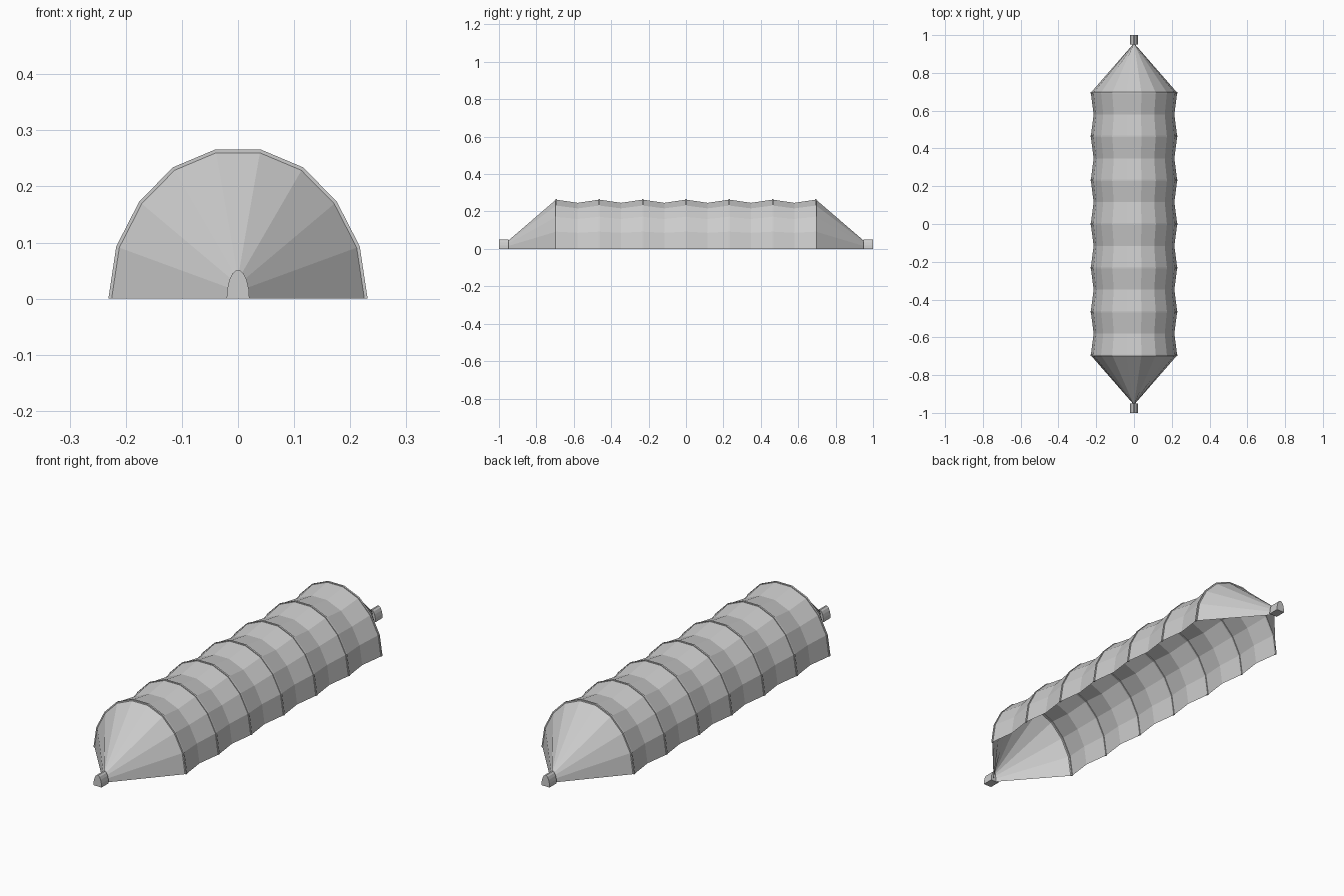
import bpy
import bmesh

default = bpy.data.objects.get("Cube")
if default:
    bpy.data.objects.remove(default, do_unlink=True)

grey = bpy.data.materials.new("pale_grey")
grey.use_nodes = True
grey.diffuse_color = (0.6, 0.6, 0.6, 1)
grey.node_tree.nodes["Principled BSDF"].inputs["Base Color"].default_value = (0.6, 0.6, 0.6, 1)

# Nine-sided arch, given as one half and mirrored
HALF = [(0.231, 0), (0.217, 0.093), (0.176, 0.173), (0.116, 0.234), (0.04, 0.266)]
ARCH = HALF + [(-x, z) for x, z in reversed(HALF)]
HOOPS, END, TIP = 7, 0.695, 0.952
BAY = 2 * END / (HOOPS - 1)


def ring(y, sx, sz):
    return [(x * sx, y, z * sz) for x, z in ARCH]


def loft(name, rings, closed=False, caps=False):
    """Skin a row of equal point rings with flat faces."""
    bm = bmesh.new()
    rows = [[bm.verts.new(p) for p in r] for r in rings]
    n = len(rows[0])
    for a, b in zip(rows, rows[1:]):
        for i in range(n if closed else n - 1):
            j = (i + 1) % n
            bm.faces.new((a[i], a[j], b[j], b[i]))
    if caps:
        bm.faces.new(rows[0])
        bm.faces.new(rows[-1][::-1])
    bmesh.ops.recalc_face_normals(bm, faces=bm.faces)
    mesh = bpy.data.meshes.new(name)
    bm.to_mesh(mesh)
    bm.free()
    mesh.materials.append(grey)
    obj = bpy.data.objects.new(name, mesh)
    bpy.context.collection.objects.link(obj)
    return obj


# Cover sheet: sags between hoops, gathers to a narrow tip at both ends
rings = [ring(-TIP, 0.02, 0.16)]
for k in range(2 * HOOPS - 1):
    s = 0.99 if k % 2 == 0 else 0.925
    rings.append(ring(-END + k * BAY / 2, s, s))
rings.append(ring(TIP, 0.02, 0.16))
cover = loft("cover_sheet", rings)
# Outward normals on the open shell
top = max(cover.data.polygons, key=lambda p: p.center.z)
if top.normal.z < 0:
    cover.data.flip_normals()

# Thin support hoops with a square section
W = 0.004
for k in range(HOOPS):
    y = -END + k * BAY
    section = [(y - W, 1.0), (y + W, 1.0), (y + W, 0.97), (y - W, 0.97)]
    points = [ring(yy, s, s) for yy, s in section]
    loft(f"hoop_{k + 1}", list(zip(*points)), closed=True, caps=True)

# Arched blocks holding the gathered ends
for side, name in ((-1, "front_end_block"), (1, "back_end_block")):
    loft(name, [ring(side * y, 0.088, 0.19) for y in (0.95, 1.0)], closed=True, caps=True)
